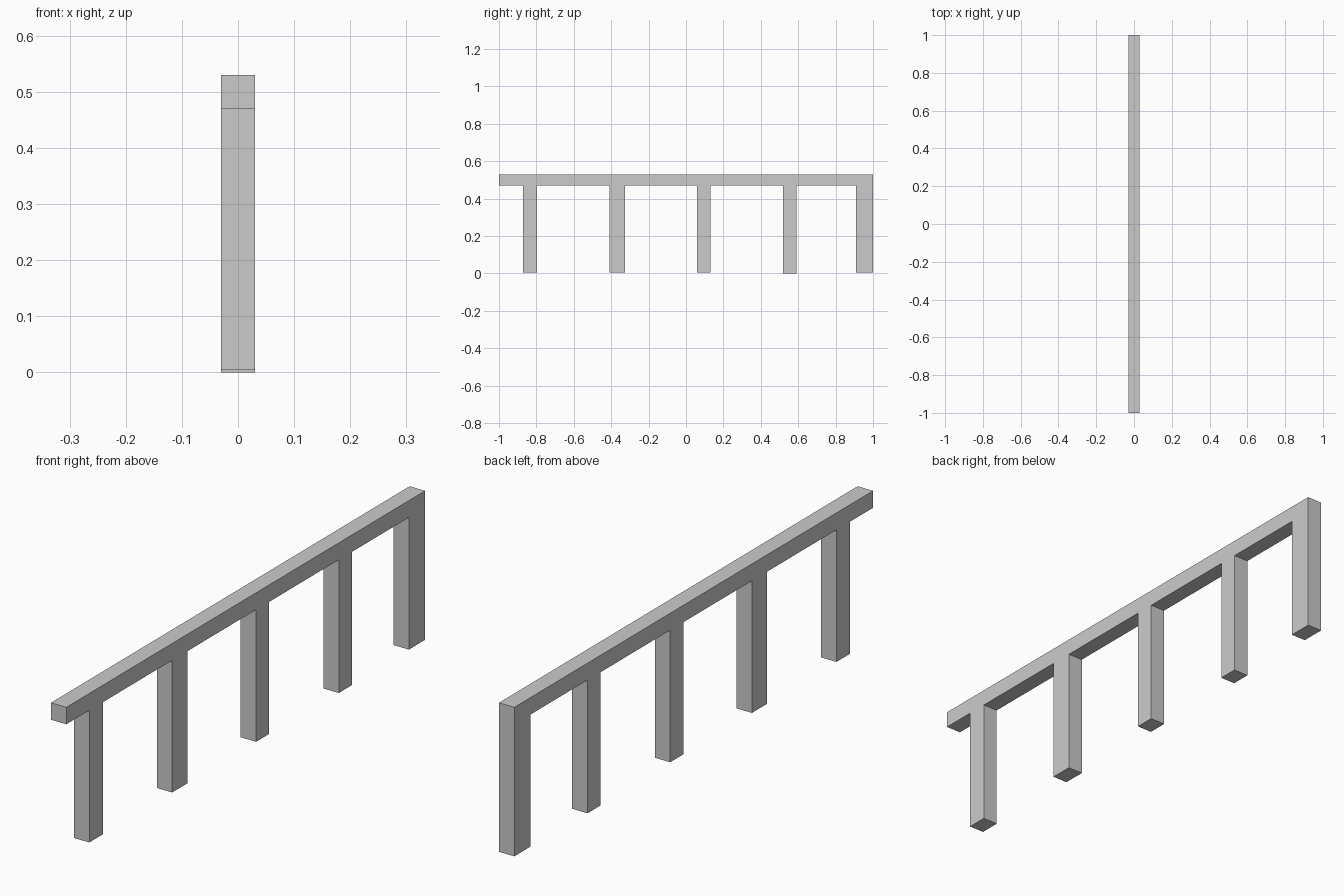
import bpy
import bmesh

if "Cube" in bpy.data.objects:
    bpy.data.objects.remove(bpy.data.objects["Cube"])

HALF_W = 0.03
TOP, UNDER = 0.53, 0.47

# Posts: (y start, y end, foot height)
posts = [(-0.872, -0.796, 0.004),
         (-0.41, -0.325, 0.004),
         (0.058, 0.131, 0.004),
         (0.519, 0.592, 0.0),
         (0.91, 1.0, 0.004)]

# Comb-shaped side profile: rail with posts in one continuous outline
outline = [(1.0, TOP), (-1.0, TOP), (-1.0, UNDER)]
for y0, y1, foot in posts:
    outline += [(y0, UNDER), (y0, foot), (y1, foot)]
    if y1 < 1.0:
        outline.append((y1, UNDER))

# Extrude the profile across the rail width
bm = bmesh.new()
face = bm.faces.new([bm.verts.new((-HALF_W, y, z)) for y, z in outline])
ext = bmesh.ops.extrude_face_region(bm, geom=[face])
moved = [v for v in ext["geom"] if isinstance(v, bmesh.types.BMVert)]
bmesh.ops.translate(bm, verts=moved, vec=(2 * HALF_W, 0, 0))
bmesh.ops.recalc_face_normals(bm, faces=bm.faces)

mesh = bpy.data.meshes.new("railing")
bm.to_mesh(mesh)
bm.free()
railing = bpy.data.objects.new("railing", mesh)
bpy.context.collection.objects.link(railing)
